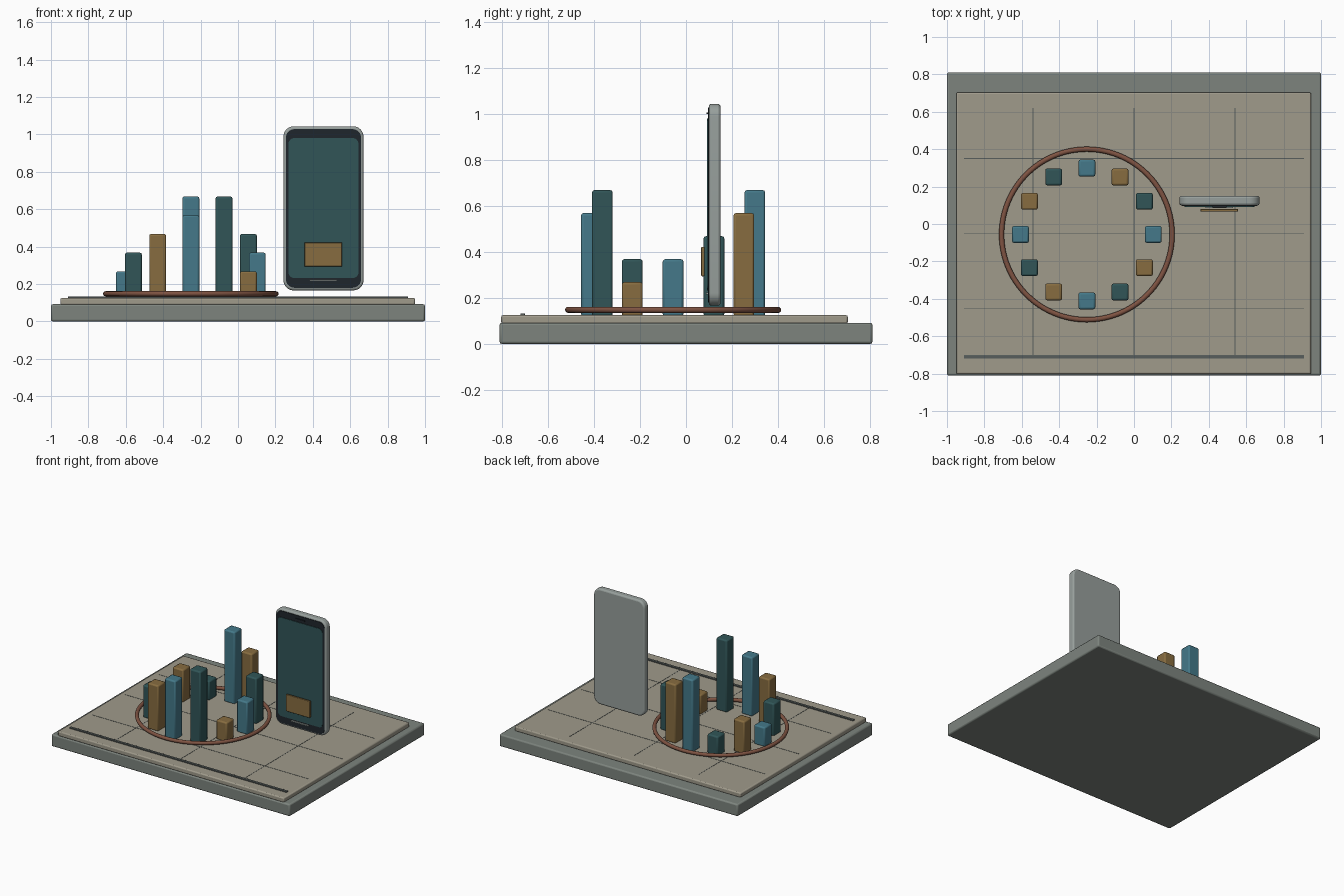
import bpy, bmesh, math
from mathutils import Matrix

if "Cube" in bpy.data.objects:
    bpy.data.objects.remove(bpy.data.objects["Cube"])


def material(name, rgb):
    m = bpy.data.materials.new(name)
    m.diffuse_color = [(c / 255) ** 2.2 for c in rgb] + [1]
    m.use_nodes = True
    m.node_tree.nodes["Principled BSDF"].inputs["Base Color"].default_value = m.diffuse_color
    return m


STONE = material("stone_grey", (124, 131, 125))
SAND = material("sand", (158, 153, 138))
LINE = material("line_grey", (88, 94, 92))
SILVER = material("silver", (150, 158, 155))
BLACK = material("black", (36, 42, 48))
BLUE = material("blue", (70, 120, 136))
TEAL = material("dark_teal", (52, 86, 88))
BROWN = material("ochre", (134, 108, 66))
COPPER = material("copper", (126, 84, 68))


def finish(name, bm, mat, bevel=0, segments=2):
    me = bpy.data.meshes.new(name)
    bm.to_mesh(me)
    bm.free()
    ob = bpy.data.objects.new(name, me)
    bpy.context.collection.objects.link(ob)
    me.materials.append(mat)
    if bevel:
        mod = ob.modifiers.new("bevel", "BEVEL")
        mod.width, mod.segments = bevel, segments
        mod.limit_method, mod.angle_limit = "ANGLE", math.radians(40)
    bpy.ops.object.select_all(action="DESELECT")
    ob.select_set(True)
    bpy.context.view_layer.objects.active = ob
    bpy.ops.object.shade_smooth_by_angle(angle=math.radians(35))
    return ob


def box(name, x, y, z, mat, bevel=0):
    """Box from (min, max) ranges on each axis."""
    bm = bmesh.new()
    size = [r[1] - r[0] for r in (x, y, z)]
    mid = [(r[0] + r[1]) / 2 for r in (x, y, z)]
    bmesh.ops.create_cube(bm, size=1, matrix=Matrix.Translation(mid) @ Matrix.Diagonal((*size, 1)))
    return finish(name, bm, mat, bevel)


def rounded_panel(name, x, y, z, radius, mat, bevel=0):
    """Upright rounded rectangle in the xz plane, extruded along y."""
    bm = bmesh.new()
    verts = []
    corners = [(x[1], z[1], -1, -1), (x[0], z[1], 1, -1), (x[0], z[0], 1, 1), (x[1], z[0], -1, 1)]
    for q, (cx, cz, sx, sz) in enumerate(corners):
        for i in range(9):
            a = math.pi / 2 * (q + i / 8)
            verts.append(bm.verts.new((cx + sx * radius + radius * math.cos(a), y[0],
                                       cz + sz * radius + radius * math.sin(a))))
    face = bm.faces.new(verts)
    new = bmesh.ops.extrude_face_region(bm, geom=[face])["geom"]
    bmesh.ops.translate(bm, vec=(0, y[1] - y[0], 0),
                        verts=[v for v in new if isinstance(v, bmesh.types.BMVert)])
    bmesh.ops.recalc_face_normals(bm, faces=bm.faces)
    return finish(name, bm, mat, bevel, 3)


# Base slab and raised top plate
box("base_slab", (-1, 1), (-0.81, 0.81), (0, 0.092), STONE, 0.01)
box("top_plate", (-0.95, 0.947), (-0.803, 0.703), (0.088, 0.125), SAND, 0.008)
box("front_strip", (-0.91, 0.91), (-0.72, -0.70), (0.12, 0.133), LINE, 0.002)

# Fine grid lines on the plate
for i in (-1, 0, 1):
    x, y = i * 0.54, -0.05 + i * 0.4
    box("grid_line_lengthwise", (x - 0.002, x + 0.002), (-0.7, 0.62), (0.12, 0.1262), LINE)
    box("grid_line_crosswise", (-0.91, 0.91), (y - 0.002, y + 0.002), (0.12, 0.1262), LINE)

# Copper ring
CX, CY = -0.252, -0.056
bpy.ops.mesh.primitive_torus_add(location=(CX, CY, 0.148), major_radius=0.456, minor_radius=0.0135,
                                 major_segments=96, minor_segments=12)
ring = bpy.context.object
ring.name = "ring"
ring.data.materials.append(COPPER)
bpy.ops.object.shade_smooth()

# Twelve bars in a circle, heights cycling through five steps
for i in range(12):
    a = math.pi + i * math.pi / 6
    x, y = CX + 0.355 * math.cos(a), CY + 0.355 * math.sin(a)
    box(f"bar_{i + 1}", (x - 0.045, x + 0.045), (y - 0.045, y + 0.045),
        (0.12, 0.268 + 0.1 * (i % 5)), (BLUE, TEAL, BROWN)[i % 3], 0.01)

# Upright handset with screen and card
rounded_panel("handset_body", (0.243, 0.671), (0.099, 0.15), (0.166, 1.043), 0.055, SILVER, 0.012)
rounded_panel("handset_bezel", (0.256, 0.658), (0.095, 0.11), (0.18, 1.028), 0.045, BLACK)
rounded_panel("handset_screen", (0.27, 0.644), (0.091, 0.1), (0.232, 0.98), 0.03, TEAL)
box("handset_speaker", (0.42, 0.494), (0.089, 0.098), (0.998, 1.006), BLACK)
box("handset_home_bar", (0.382, 0.528), (0.086, 0.098), (0.215, 0.224), SILVER)
box("floating_card", (0.356, 0.556), (0.066, 0.08), (0.294, 0.422), BROWN, 0.003)
